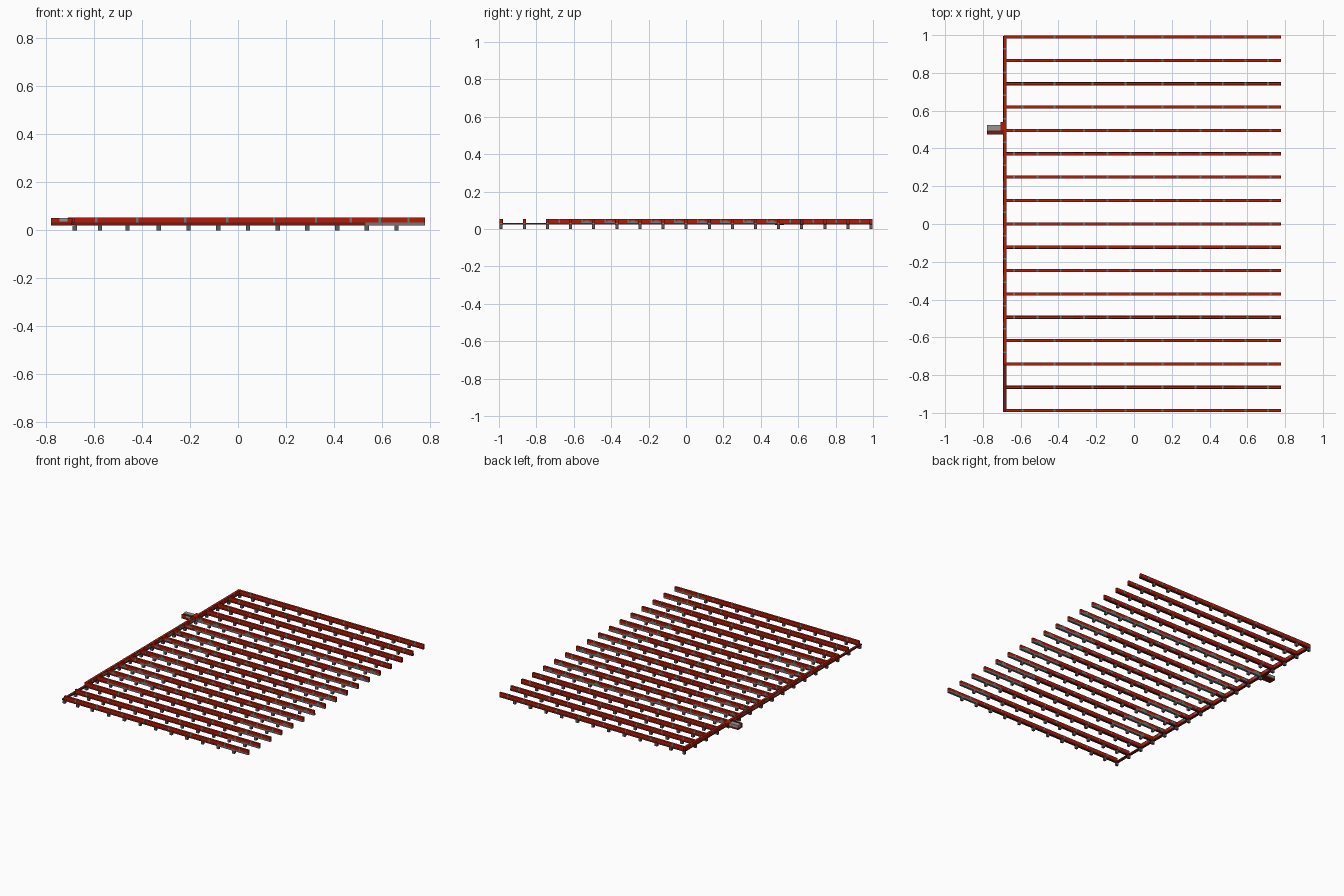
import bpy
import bmesh
import random
from mathutils import Matrix

random.seed(4)
if "Cube" in bpy.data.objects:
    bpy.data.objects.remove(bpy.data.objects["Cube"])


def material(name, rgb):
    mat = bpy.data.materials.new(name)
    mat.use_nodes = True
    mat.diffuse_color = (*rgb, 1)
    mat.node_tree.nodes["Principled BSDF"].inputs["Base Color"].default_value = (*rgb, 1)
    return mat


RED = material("red paint", (0.44, 0.012, 0.003))
DARK = material("dark red paint", (0.14, 0.012, 0.009))
GREY = material("grey steel", (0.18, 0.18, 0.18))
FEET = material("dark grey feet", (0.12, 0.115, 0.115))
LIGHT = material("light grey plate", (0.33, 0.30, 0.29))


def boxes(name, spans, mat):
    """One object made of boxes, each given as x, y and z ranges."""
    bm = bmesh.new()
    for x, y, z in spans:
        size = [b - a for a, b in (x, y, z)]
        mid = [(a + b) / 2 for a, b in (x, y, z)]
        bmesh.ops.create_cube(bm, size=1, matrix=Matrix.Translation(mid) @ Matrix.Diagonal((*size, 1)))
    mesh = bpy.data.meshes.new(name)
    bm.to_mesh(mesh)
    bm.free()
    mesh.materials.append(mat)
    obj = bpy.data.objects.new(name, mesh)
    bpy.context.collection.objects.link(obj)
    return obj


def around(c, half):
    return (c - half, c + half)


ROWS = 17
FIRST, PITCH = -0.988, 0.1236
LEFT, RIGHT = -0.68, 0.778
LOW, MID, TOP = 0.02, 0.033, 0.053
row_y = [FIRST + PITCH * i for i in range(ROWS)]
foot_x = [-0.68, -0.575, -0.46] + [-0.33 + 0.1238 * i for i in range(9)]
tick_x = [-0.635 + 0.1235 * i for i in range(12)]
sparse_x = [-0.59, -0.42, -0.22, -0.045, 0.15, 0.325, 0.47, 0.59, 0.71]


def grey_stretches(i):
    """Where the lower beam of a row is bare steel instead of paint."""
    if i == 12:
        return [(LEFT, RIGHT)]
    if i > 12:
        return []
    if i < 3:
        return [(0.53, RIGHT)]
    return [(-0.6, -0.32), (0.45, RIGHT)]


# Long rails: dark lower beam with bare steel stretches, red beam on top
for i, y in enumerate(row_y):
    side = around(y, 0.0083)
    start = LEFT
    painted = []
    for a, b in grey_stretches(i) + [(RIGHT, RIGHT)]:
        if a > start:
            painted.append(((start, a), side, (LOW, MID)))
        start = b
    if painted:
        boxes(f"rail_lower_{i}", painted, DARK)
    steel = [(s, side, (LOW, MID)) for s in grey_stretches(i)]
    if steel:
        boxes(f"rail_steel_{i}", steel, GREY)
    boxes(f"rail_upper_{i}", [((LEFT, RIGHT), around(y, 0.0078), (MID, TOP))], RED)

# Feet under every rail
for i, y in enumerate(row_y):
    boxes(f"rail_feet_{i}", [(around(x, 0.009), around(y, 0.008), (0, LOW)) for x in foot_x], FEET)

# Steel clips over the rails: narrow straps, and wider side plates in the middle rows
for i, y in enumerate(row_y):
    wide = around(y, 0.0084)
    middle = 4 <= i <= 12
    clips = [(around(x, 0.005), wide, (MID, TOP + 0.0004)) for x in (tick_x if middle else sparse_x)]
    if middle:
        clips += [(around(x, 0.022), wide, (MID, MID + 0.009))
                  for x in tick_x if random.random() < 0.6]
    boxes(f"rail_clips_{i}", clips, GREY)

# Cross rail along the right side, its red top stopping short of the front
boxes("cross_rail_lower", [(around(-0.684, 0.009), (-0.996, 0.996), (LOW + 0.003, MID))], DARK)
boxes("cross_rail_upper", [(around(-0.684, 0.008), (-0.745, 0.996), (MID, TOP))], RED)
cross_clips = []
for y in row_y[3:12]:
    middle = y + PITCH * 0.7
    cross_clips.append((around(-0.684, 0.0086), around(middle, 0.025), (MID, MID + 0.006)))
    cross_clips.append((around(-0.684, 0.0086), around(middle, 0.012), (MID + 0.006, TOP - 0.007)))
boxes("cross_rail_side_plates", cross_clips, GREY)
boxes("cross_rail_straps",
      [(around(-0.684, 0.0084), around(y + PITCH / 2, 0.004), (MID, TOP + 0.0004))
       for y in row_y[2:-1]], GREY)

# Short side arm with a step and a grey plate
boxes("side_arm_lower", [((-0.778, -0.69), (0.475, 0.524), (LOW, MID))], DARK)
boxes("side_arm_front_beam", [((-0.778, -0.69), (0.475, 0.494), (MID, TOP - 0.006))], DARK)
boxes("side_arm_front_face", [((-0.778, -0.69), (0.474, 0.476), (MID, TOP - 0.001))], RED)
boxes("side_arm_front_plate", [((-0.743, -0.711), (0.473, 0.475), (MID + 0.003, TOP - 0.002))], LIGHT)
boxes("side_arm_plate", [((-0.778, -0.708), (0.494, 0.524), (MID, TOP - 0.002))], LIGHT)
boxes("side_arm_red_end", [((-0.708, -0.69), (0.494, 0.54), (MID, TOP))], RED)
